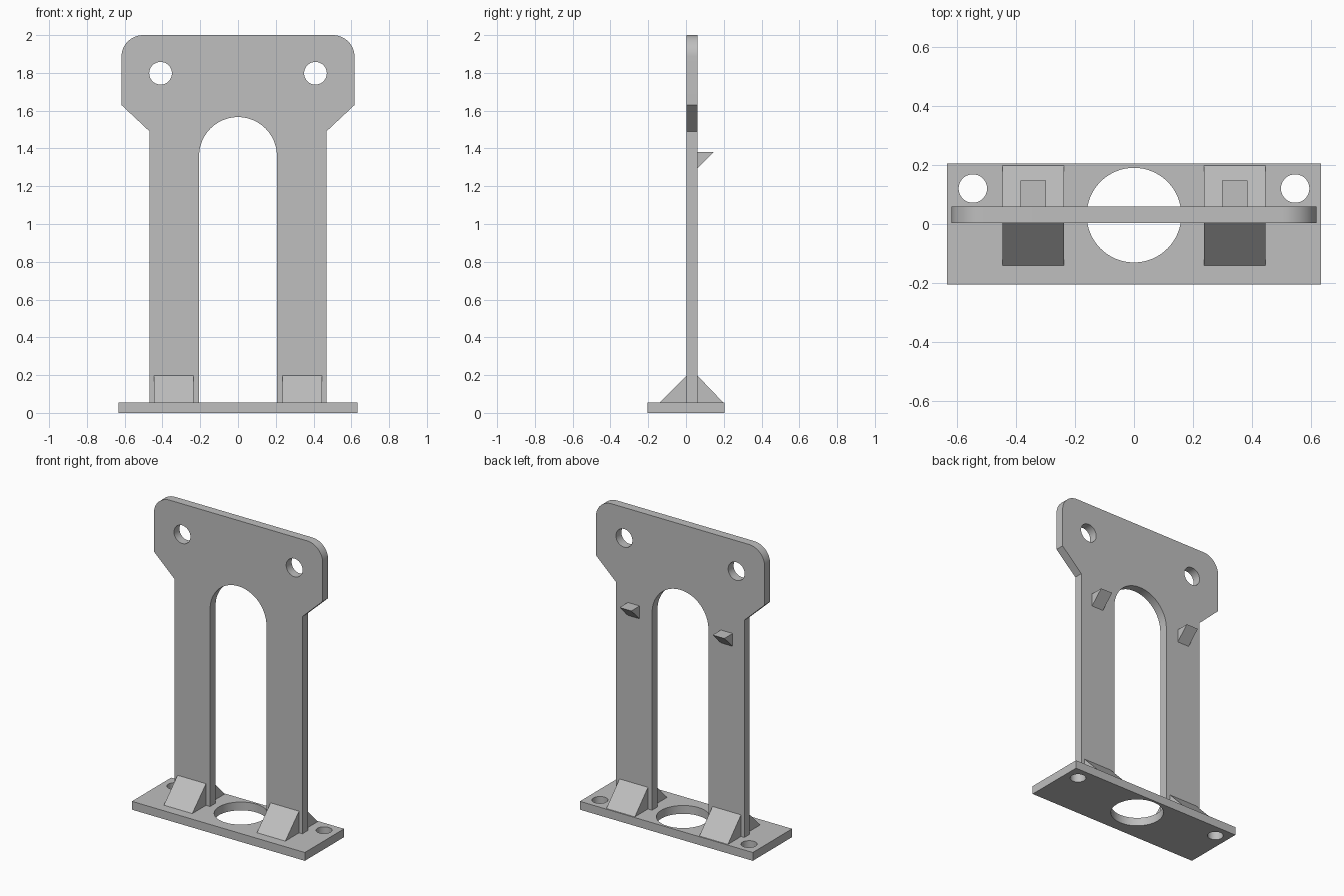
import bpy, bmesh, math
from mathutils import Vector

cube = bpy.data.objects.get("Cube")
if cube:
    bpy.data.objects.remove(cube, do_unlink=True)

grey = bpy.data.materials.new("plain grey")
grey.use_nodes = True
colour = (0.52, 0.52, 0.52, 1)
grey.diffuse_color = colour
grey.node_tree.nodes["Principled BSDF"].inputs["Base Color"].default_value = colour


def arc(cx, cy, r, start, end, steps):
    """Points along an arc, angles in degrees."""
    angles = [math.radians(start + (end - start) * i / steps) for i in range(steps + 1)]
    return [(cx + r * math.cos(a), cy + r * math.sin(a)) for a in angles]


def circle(cx, cy, r):
    return arc(cx, cy, r, 0, 360, 64)[:-1]


def prism(name, loops, place, depth):
    """Fill an outline with holes, then extrude it along depth."""
    bm = bmesh.new()
    edges = []
    for loop in loops:
        verts = [bm.verts.new(place(*p)) for p in loop]
        edges += [bm.edges.new((v, verts[i - 1])) for i, v in enumerate(verts)]
    bmesh.ops.triangle_fill(bm, edges=edges, use_beauty=True)
    out = bmesh.ops.extrude_face_region(bm, geom=bm.faces[:], use_keep_orig=True)
    moved = [g for g in out["geom"] if isinstance(g, bmesh.types.BMVert)]
    bmesh.ops.translate(bm, verts=moved, vec=Vector(depth))
    bmesh.ops.recalc_face_normals(bm, faces=bm.faces[:])
    mesh = bpy.data.meshes.new(name)
    bm.to_mesh(mesh)
    bm.free()
    mesh.materials.append(grey)
    obj = bpy.data.objects.new(name, mesh)
    bpy.context.collection.objects.link(obj)
    bpy.ops.object.select_all(action="DESELECT")
    obj.select_set(True)
    bpy.context.view_layer.objects.active = obj
    bpy.ops.object.shade_smooth_by_angle(angle=math.radians(30))
    return obj


BASE_TOP, FRONT, BACK = 0.055, 0.003, 0.06

# Base plate with the large centre hole and two screw holes
w = 0.632
base = [(-w, -0.205), (w, -0.205), (w, 0.205), (-w, 0.205)]
prism("base_plate",
      [base, circle(0, 0.03, 0.16), circle(-0.545, 0.12, 0.048), circle(0.545, 0.12, 0.048)],
      lambda x, y: (x, y, 0), (0, 0, BASE_TOP))

# Upright: two legs, an arched opening and a flared, rounded head
half = [(0.468, BASE_TOP), (0.468, 1.49), (0.617, 1.63)] + arc(0.502, 1.885, 0.115, 0, 90, 16)
outline = half + [(-x, z) for x, z in reversed(half)]
outline += [(-0.206, BASE_TOP)] + arc(0, 1.36, 0.206, 180, 0, 40) + [(0.206, BASE_TOP)]
prism("upright_plate", [outline, circle(-0.41, 1.798, 0.06), circle(0.41, 1.798, 0.06)],
      lambda x, z: (x, FRONT, z), (0, BACK - FRONT, 0))

# Wedges at the foot of each leg and a small hook behind it
wedges = {
    "front_gusset": (0.34, 0.208, [(FRONT, BASE_TOP), (-0.14, BASE_TOP), (FRONT, 0.198)]),
    "back_gusset": (0.34, 0.208, [(BACK, BASE_TOP), (0.197, BASE_TOP), (BACK, 0.198)]),
    "back_hook": (0.34, 0.086, [(BACK, 1.295), (0.147, 1.38), (BACK, 1.38)]),
}
for side, s in (("left", 1), ("right", -1)):
    for name, (x, width, profile) in wedges.items():
        start = s * x - width / 2
        prism(f"{side}_{name}", [profile], lambda y, z: (start, y, z), (width, 0, 0))
